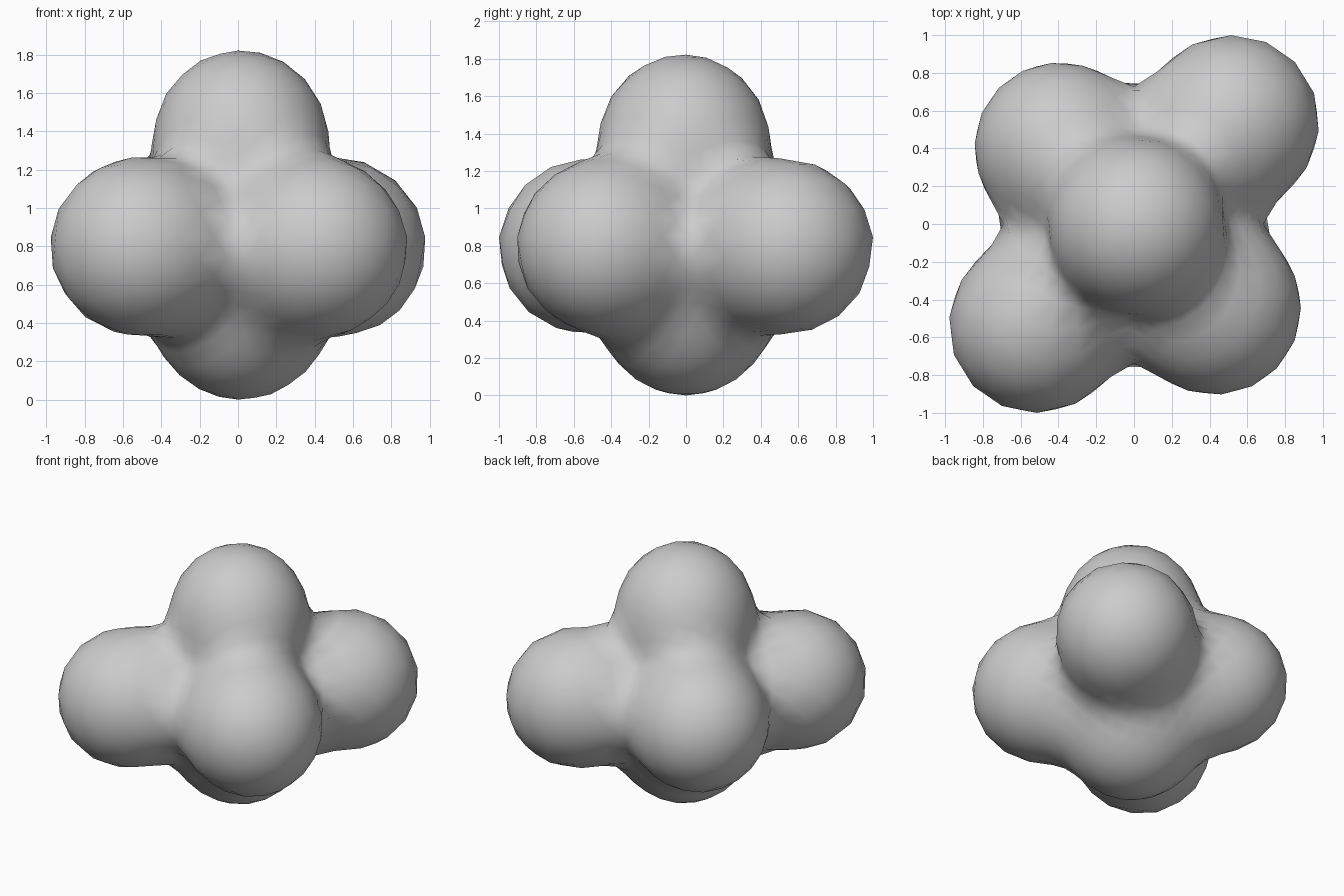
import bpy, bmesh, math
from mathutils import Vector

if "Cube" in bpy.data.objects:
    bpy.data.objects.remove(bpy.data.objects["Cube"])

# Lobe centres and radii of the blended body: four corners, a top and a bottom
LOBES = [(Vector(c), r) for c, r in (
    ((-0.52, -0.54, 0.80), 0.462), ((0.52, 0.54, 0.80), 0.462),
    ((-0.40, 0.41, 0.80), 0.445), ((0.43, -0.45, 0.80), 0.455),
    ((0.015, -0.01, 1.38), 0.445), ((0.015, 0.0, 0.45), 0.445))]
BLEND = 0.108
CORE = Vector((0, 0, 0.85))


def field(p):
    # Soft union of spheres, positive inside
    return sum(math.exp((r - (p - c).length) / BLEND) for c, r in LOBES) - 1


def surface_point(direction):
    # Bisect from the core outwards to the blended skin
    lo, hi = 0.0, 1.6
    for _ in range(24):
        mid = (lo + hi) / 2
        if field(CORE + direction * mid) > 0:
            lo = mid
        else:
            hi = mid
    return CORE + direction * lo


# Body skin: a ball pushed out onto the blended surface
bm = bmesh.new()
bmesh.ops.create_icosphere(bm, subdivisions=4, radius=1)
for v in bm.verts:
    v.co = surface_point(v.co.normalized())

# Stand it on the floor
floor = min(v.co.z for v in bm.verts)
for v in bm.verts:
    v.co.z -= floor
for f in bm.faces:
    f.smooth = True

mesh = bpy.data.meshes.new("lobed_body")
bm.to_mesh(mesh)
bm.free()
body = bpy.data.objects.new("lobed_body", mesh)
bpy.context.collection.objects.link(body)
